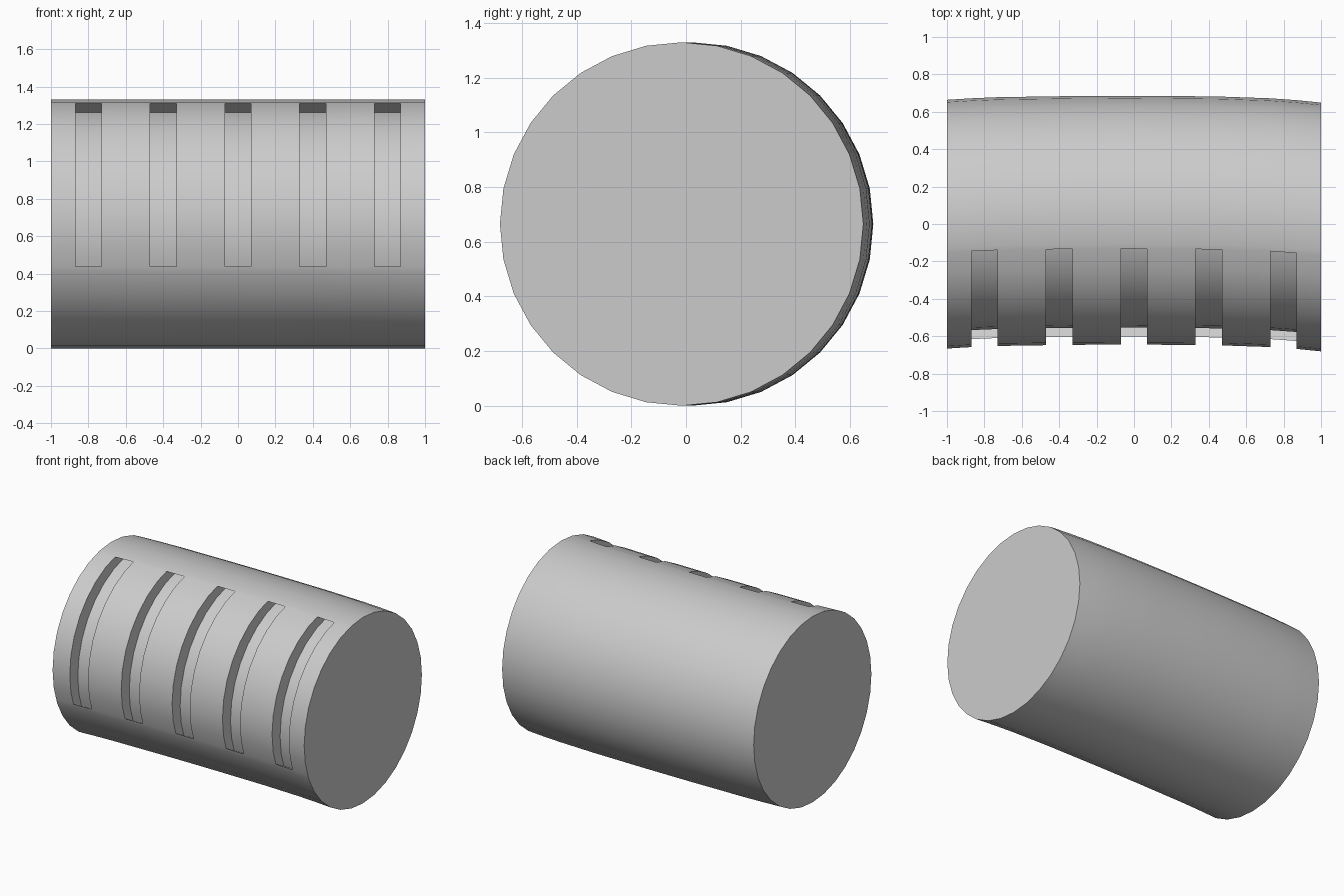
import bpy, bmesh, math

if "Cube" in bpy.data.objects:
    bpy.data.objects.remove(bpy.data.objects["Cube"])

R, SIDES = 0.665, 32
STEP = 360 / SIDES
LOW, HIGH = -20.1, 76.7            # slot ends, degrees up from the front
DEPTH = 0.103

# gently bowed axis: (x, y of the section centre)
AXIS = [(-1, -0.001), (-0.87, 0.007), (-0.73, 0.013), (-0.47, 0.017),
        (-0.33, 0.019), (-0.07, 0.0205), (0.07, 0.020), (0.33, 0.018),
        (0.47, 0.016), (0.73, 0.007), (0.87, -0.003), (1, -0.016)]


def section_point(deg):
    """Point on the 32-sided section, keeping extra points on its flat sides."""
    mid = (math.floor(deg / STEP + 1e-6) + 0.5) * STEP
    r = R * math.cos(math.radians(STEP / 2)) / math.cos(math.radians(deg - mid))
    a = math.radians(deg)
    return -r * math.cos(a), R + r * math.sin(a)


angles = sorted([i * STEP - 180 for i in range(SIDES)] + [LOW, HIGH])
n = len(angles)
bm = bmesh.new()

# bowed cylinder
rings = []
for x, c in AXIS:
    ring = []
    for a in angles:
        y, z = section_point(a)
        ring.append(bm.verts.new((x, c + y, z)))
    rings.append(ring)

slots = []
for i in range(len(rings) - 1):
    cells = []
    for j in range(n):
        k = (j + 1) % n
        f = bm.faces.new((rings[i][j], rings[i][k], rings[i + 1][k], rings[i + 1][j]))
        if LOW - 0.01 <= angles[j] < HIGH - 0.01:
            cells.append(f)
    if i % 2 == 1:
        slots.append(cells)
bm.faces.new(rings[0])
bm.faces.new(rings[-1])

# five slots pushed in along their average direction
aim = math.radians((LOW + HIGH) / 2)
push = (0, DEPTH * math.cos(aim), -DEPTH * math.sin(aim))
for cells in slots:
    out = bmesh.ops.extrude_face_region(bm, geom=cells)
    moved = [g for g in out["geom"] if isinstance(g, bmesh.types.BMVert)]
    bmesh.ops.translate(bm, verts=moved, vec=push)
    old = [f for f in cells if f.is_valid and not any(v in moved for v in f.verts)]
    if old:
        bmesh.ops.delete(bm, geom=old, context="FACES")
bmesh.ops.recalc_face_normals(bm, faces=bm.faces)

mesh = bpy.data.meshes.new("slotted_cylinder")
bm.to_mesh(mesh)
bm.free()
body = bpy.data.objects.new("slotted_cylinder", mesh)
bpy.context.collection.objects.link(body)
bpy.context.view_layer.objects.active = body
body.select_set(True)
bpy.ops.object.shade_smooth_by_angle(angle=math.radians(30))
